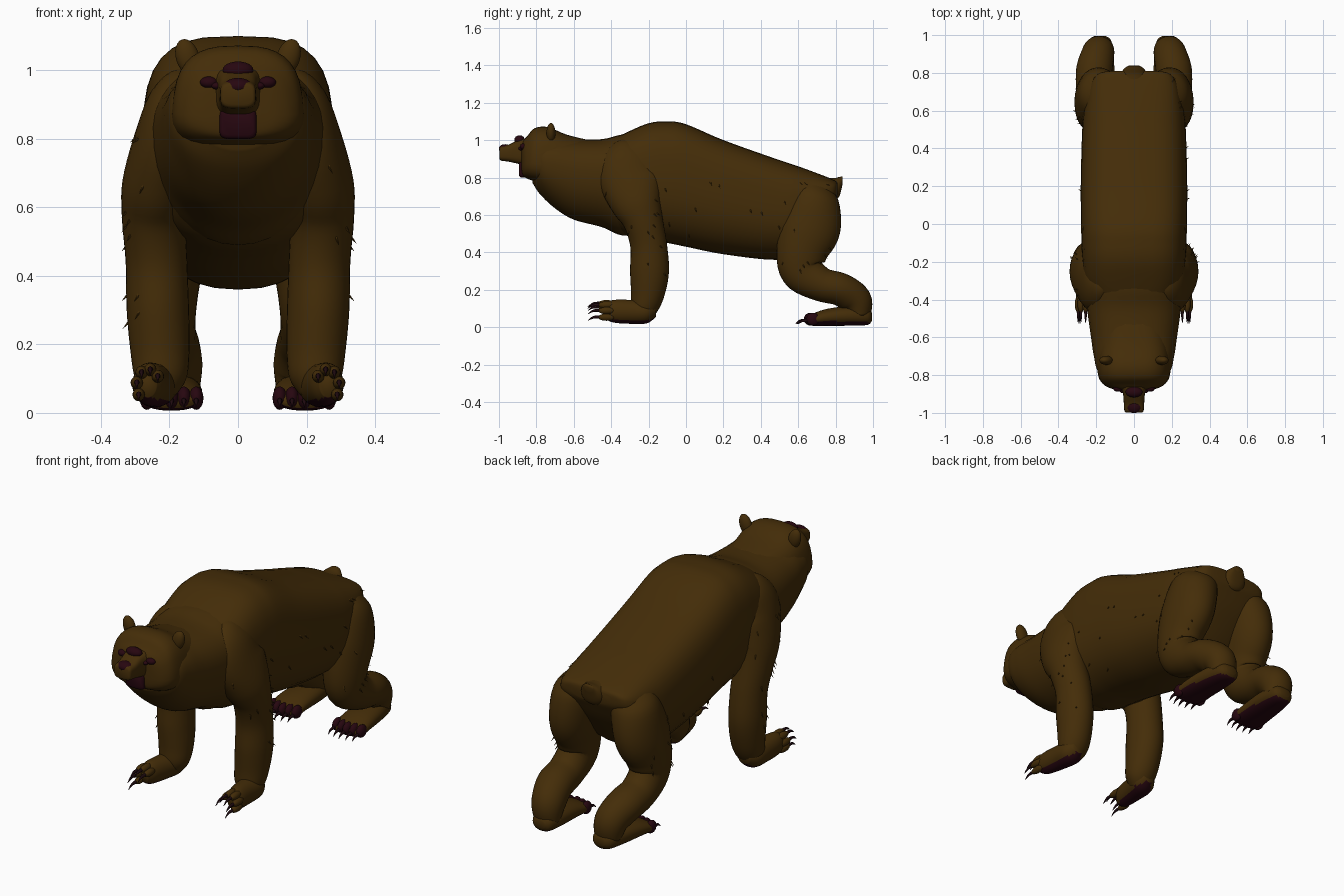
import bpy, bmesh, math, random
from mathutils import Vector, Matrix

random.seed(4)
if "Cube" in bpy.data.objects:
    bpy.data.objects.remove(bpy.data.objects["Cube"])


def material(name, rgb):
    m = bpy.data.materials.new(name)
    m.use_nodes = True
    m.diffuse_color = (*rgb, 1)
    m.node_tree.nodes["Principled BSDF"].inputs["Base Color"].default_value = (*rgb, 1)
    return m


FUR = material("brown fur", (0.058, 0.026, 0.0025))
SKIN = material("dark plum skin", (0.02, 0.002, 0.005))
CLAW = material("dark claw", (0.014, 0.003, 0.005))


def finish(bm, name, mats, smooth=True):
    bmesh.ops.recalc_face_normals(bm, faces=bm.faces)
    mesh = bpy.data.meshes.new(name)
    bm.to_mesh(mesh)
    bm.free()
    for m in mats:
        mesh.materials.append(m)
    for p in mesh.polygons:
        p.use_smooth = smooth
    obj = bpy.data.objects.new(name, mesh)
    bpy.context.collection.objects.link(obj)
    return obj


def spline(points, steps=5):
    """Smooth curve through rows of numbers."""
    rows = [Vector(p) for p in points]
    out = []
    for i in range(len(rows) - 1):
        a, b = rows[max(i - 1, 0)], rows[i]
        c, d = rows[i + 1], rows[min(i + 2, len(rows) - 1)]
        for k in range(steps):
            t = k / steps
            out.append(b + ((c - a) * t + (a * 2 - b * 5 + c * 4 - d) * t ** 2
                            + (b * 3 - a - c * 3 + d) * t ** 3) / 2)
    return out + [rows[-1]]


def loft(name, stations, mats=(FUR,), power=2.0, low_power=None, taper=0.0, upright=True, sides=32):
    """Skin rounded rings; each station is x, y, z, half width, half depth."""
    rows = spline(stations)
    bm = bmesh.new()
    rings = []
    for i, r in enumerate(rows):
        span = rows[min(i + 1, len(rows) - 1)] - rows[max(i - 1, 0)]
        across = Vector((0, 0, 1)) if upright else Vector((0, -span[2], span[1])).normalized()
        ring = []
        for k in range(sides):
            a = math.tau * k / sides
            bend = low_power if low_power and k > sides / 2 else power
            u, v = (math.copysign(abs(f) ** (2 / bend), f) for f in (math.cos(a), math.sin(a)))
            offset = Vector((u * r[3] * (1 - taper * v), 0, 0)) + across * v * r[4]
            ring.append(bm.verts.new(Vector(r[:3]) + offset))
        rings.append(ring)
    for p, q in zip(rings, rings[1:]):
        for k in range(sides):
            n = (k + 1) % sides
            bm.faces.new((p[k], p[n], q[n], q[k]))
    bm.faces.new(rings[0])
    bm.faces.new(rings[-1])
    return finish(bm, name, mats)


def profile(name, rows, **kw):
    """Loft along the body from y, bottom, top, half width."""
    return loft(name, [(0, y, (b + t) / 2, w, (t - b) / 2) for y, b, t, w in rows], **kw)


def blob(name, centre, radii, mat, turn=0):
    bm = bmesh.new()
    bmesh.ops.create_uvsphere(bm, u_segments=20, v_segments=12, radius=1)
    bm.transform(Matrix.Translation(centre) @ Matrix.Rotation(turn, 4, "Y")
                 @ Matrix.Diagonal((*radii, 1)))
    return finish(bm, name, [mat])


def paint_sole(obj, limit):
    for p in obj.data.polygons:
        if p.normal.z < -0.65 and p.center.z < limit:
            p.material_index = 1


def claw(name, x, y, z, length):
    loft(name, [(x, y + 0.02, z, 0.009, 0.010), (x, y - length * 0.5, z, 0.006, 0.007),
                (x, y - length, z - 0.018, 0.001, 0.001)], [CLAW], upright=False, sides=8)


def tufts(obj, name, low, high, count):
    """Small stray fur spikes on the outer flanks."""
    spots = [p for p in obj.data.polygons
             if low < p.center.z < high and abs(p.normal.x) > 0.5 and p.center.x * p.normal.x > 0]
    bm = bmesh.new()
    for p in random.sample(spots, min(count, len(spots))):
        aim = (p.normal * 0.7 + Vector((0, 0.3, -0.7))).normalized()
        place = Matrix.Translation(p.center + aim * 0.008) @ aim.to_track_quat("Z", "Y").to_matrix().to_4x4()
        bmesh.ops.create_cone(bm, cap_ends=True, segments=5, radius1=0.005, radius2=0,
                              depth=0.03, matrix=place)
    finish(bm, name, [FUR], False)


# Torso, neck and head
torso = profile("torso", [
    (0.81, 0.7, 0.77, 0.12), (0.795, 0.67, 0.785, 0.19), (0.73, 0.56, 0.812, 0.235),
    (0.6, 0.4, 0.86, 0.265), (0.48, 0.36, 0.9, 0.275), (0.2, 0.39, 1.0, 0.282),
    (0, 0.43, 1.085, 0.28), (-0.1, 0.45, 1.1, 0.278), (-0.2, 0.465, 1.09, 0.273),
    (-0.32, 0.49, 1.04, 0.258), (-0.44, 0.57, 0.98, 0.2)], power=3.2, low_power=2.3)
profile("neck", [
    (-0.2, 0.5, 1.04, 0.24), (-0.34, 0.49, 1.03, 0.25), (-0.45, 0.535, 1.005, 0.245),
    (-0.6, 0.575, 1.005, 0.225), (-0.7, 0.635, 1.01, 0.21), (-0.78, 0.71, 0.99, 0.188),
    (-0.82, 0.77, 0.95, 0.12)], power=2.5, low_power=2.1, taper=-0.1)
profile("head", [
    (-0.52, 0.78, 1.0, 0.16), (-0.64, 0.76, 1.03, 0.185), (-0.74, 0.765, 1.07, 0.19),
    (-0.81, 0.78, 1.063, 0.183), (-0.85, 0.795, 1.02, 0.157), (-0.872, 0.81, 0.995, 0.115),
    (-0.88, 0.84, 0.97, 0.06)], power=2.9, taper=0.12)

# Muzzle, mouth and tail
profile("muzzle", [
    (-0.83, 0.86, 1.01, 0.085), (-0.89, 0.872, 1.002, 0.06), (-0.95, 0.885, 0.975, 0.054),
    (-0.988, 0.89, 0.966, 0.051), (-0.997, 0.9, 0.955, 0.044)], power=3.6)
profile("open_mouth", [
    (-0.83, 0.80, 0.89, 0.054), (-0.88, 0.80, 0.89, 0.054), (-0.892, 0.81, 0.885, 0.046)],
    mats=[SKIN], power=5)
blob("nose", (0, -0.967, 0.954), (0.042, 0.034, 0.024), SKIN)
blob("muzzle_bridge", (0, -0.89, 1.001), (0.045, 0.028, 0.025), SKIN)
profile("tail", [
    (0.74, 0.7, 0.8, 0.08), (0.79, 0.68, 0.797, 0.07), (0.82, 0.7, 0.803, 0.055),
    (0.838, 0.77, 0.806, 0.03)], power=2.2)
tufts(torso, "torso_tufts", 0.4, 0.8, 26)

for side, s in (("left", 1), ("right", -1)):
    def limb(name, rows, **kw):
        return loft(side + "_" + name, [(s * r[0], *r[1:]) for r in rows], **kw)

    # Eye with its dark inner corner, and ear
    blob(side + "_eye", (s * 0.085, -0.868, 0.965), (0.026, 0.02, 0.017), SKIN)
    blob(side + "_eye_corner", (s * 0.06, -0.878, 0.955), (0.018, 0.018, 0.011), SKIN)
    blob(side + "_ear", (s * 0.147, -0.722, 1.038), (0.034, 0.024, 0.055), FUR, s * 0.3)

    # Front leg and paw
    arm = limb("front_leg", [
        (0.16, -0.26, 0.98, 0.04, 0.06), (0.178, -0.28, 0.93, 0.078, 0.13),
        (0.203, -0.3, 0.82, 0.097, 0.172), (0.232, -0.27, 0.68, 0.105, 0.142),
        (0.245, -0.23, 0.57, 0.094, 0.107), (0.238, -0.2, 0.44, 0.09, 0.098),
        (0.234, -0.195, 0.3, 0.091, 0.104), (0.228, -0.205, 0.18, 0.086, 0.09),
        (0.226, -0.225, 0.1, 0.075, 0.072), (0.23, -0.24, 0.05, 0.045, 0.045)], upright=False)
    tufts(arm, side + "_front_leg_tufts", 0.25, 0.85, 14)
    paw = limb("front_paw", [
        (0.235, -0.16, 0.09, 0.035, 0.035), (0.24, -0.21, 0.08, 0.064, 0.06),
        (0.25, -0.3, 0.082, 0.058, 0.064), (0.26, -0.39, 0.085, 0.046, 0.06),
        (0.263, -0.43, 0.085, 0.025, 0.04)], mats=[FUR, SKIN])
    paint_sole(paw, 0.06)
    for i in range(5):
        a = math.radians(215 - 45 * i)
        x, z = s * (0.262 - 0.034 * math.cos(a)), 0.08 + 0.047 * math.sin(a)
        blob(f"{side}_front_toe_{i}", (x, -0.425, z), (0.018, 0.045, 0.019), FUR)
        claw(f"{side}_front_claw_{i}", x, -0.46, z, 0.065)

    # Hind leg and foot
    leg = limb("hind_leg", [
        (0.15, 0.71, 0.77, 0.06, 0.07), (0.173, 0.69, 0.7, 0.112, 0.128),
        (0.195, 0.663, 0.54, 0.118, 0.165), (0.21, 0.62, 0.4, 0.103, 0.137),
        (0.214, 0.625, 0.3, 0.092, 0.118), (0.216, 0.72, 0.23, 0.092, 0.092),
        (0.209, 0.83, 0.2, 0.096, 0.088), (0.19, 0.91, 0.14, 0.086, 0.085),
        (0.183, 0.93, 0.06, 0.07, 0.058)], upright=False)
    tufts(leg, side + "_hind_leg_tufts", 0.3, 0.6, 8)
    foot = limb("hind_foot", [
        (0.18, 0.995, 0.055, 0.03, 0.02), (0.181, 0.97, 0.057, 0.06, 0.045),
        (0.186, 0.88, 0.06, 0.08, 0.052), (0.193, 0.76, 0.053, 0.088, 0.046),
        (0.195, 0.68, 0.04, 0.088, 0.033), (0.195, 0.65, 0.032, 0.07, 0.018)], mats=[FUR, SKIN], power=2.2)
    paint_sole(foot, 0.04)
    for i in range(5):
        x = s * (0.122 + 0.036 * i)
        y = 0.665 + 0.007 * abs(i - 2)
        blob(f"{side}_hind_toe_{i}", (x, y, 0.043), (0.021, 0.035, 0.034), SKIN)
        claw(f"{side}_hind_claw_{i}", x, y - 0.03, 0.034, 0.05)
